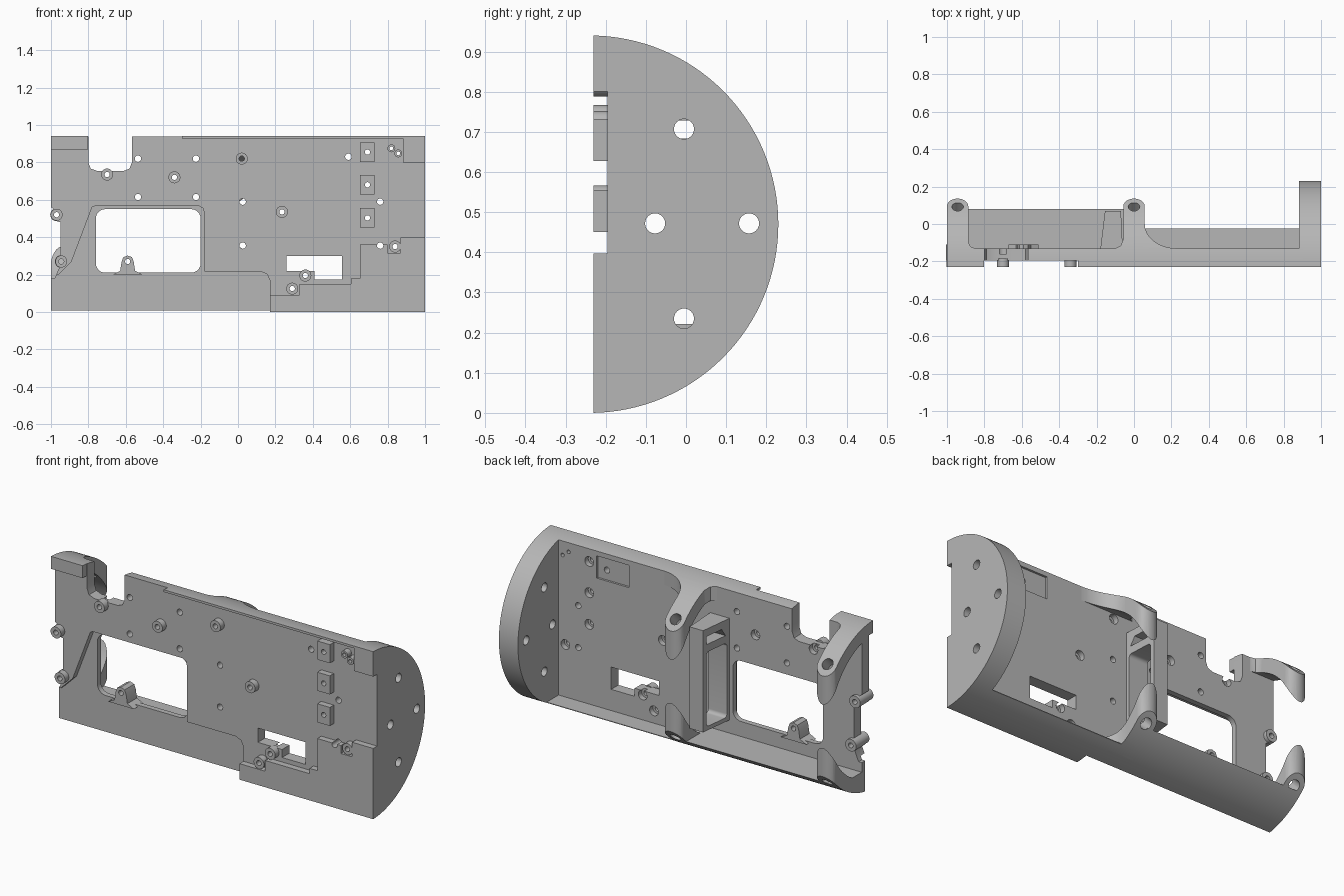
import bpy, bmesh, math
from mathutils import Vector

if "Cube" in bpy.data.objects:
    bpy.data.objects.remove(bpy.data.objects["Cube"])

CY, CZ, R = -0.24, 0.47, 0.47          # hull cylinder axis and radius
FRONT, FACE, RECESS, BACK = -0.23, -0.195, -0.16, -0.13

grey = bpy.data.materials.new("plain_grey")
grey.diffuse_color = (0.47, 0.47, 0.47, 1)
grey.use_nodes = True
grey.node_tree.nodes["Principled BSDF"].inputs["Base Color"].default_value = grey.diffuse_color


def finish(bm, name):
    bmesh.ops.recalc_face_normals(bm, faces=bm.faces[:])
    me = bpy.data.meshes.new(name)
    bm.to_mesh(me)
    bm.free()
    ob = bpy.data.objects.new(name, me)
    bpy.context.collection.objects.link(ob)
    me.materials.append(grey)
    return ob


def add_prism(bm, pts, a, b, axis):
    """Extrude a 2D outline from a to b along an axis."""
    def place(p, d):
        return {"x": (d, p[0], p[1]), "y": (p[0], d, p[1]), "z": (p[0], p[1], d)}[axis]
    face = bm.faces.new([bm.verts.new(place(p, a)) for p in pts])
    move = Vector(place((0, 0), b - a))
    ext = bmesh.ops.extrude_face_region(bm, geom=[face])["geom"]
    bmesh.ops.translate(bm, vec=move, verts=[v for v in ext if isinstance(v, bmesh.types.BMVert)])


def prism(name, pts, a, b, axis="y"):
    bm = bmesh.new()
    add_prism(bm, pts, a, b, axis)
    return finish(bm, name)


def rect(x0, x1, z0, z1):
    return [(x0, z0), (x1, z0), (x1, z1), (x0, z1)]


def circle(cx, cz, r, n=24):
    return [(cx + r * math.cos(2 * math.pi * i / n), cz + r * math.sin(2 * math.pi * i / n)) for i in range(n)]


def round_rect(x0, x1, z0, z1, r, n=6):
    pts = []
    for k, (cx, cz) in enumerate([(x1 - r, z1 - r), (x0 + r, z1 - r), (x0 + r, z0 + r), (x1 - r, z0 + r)]):
        for i in range(n + 1):
            a = math.pi / 2 * (k + i / n)
            pts.append((cx + r * math.cos(a), cz + r * math.sin(a)))
    return pts


def discs(name, spots, a, b, axis="y"):
    """Several cylinders (u, v, radius) in one object."""
    bm = bmesh.new()
    for u, v, r in spots:
        add_prism(bm, circle(u, v, r), a, b, axis)
    return finish(bm, name)


def boolean(ob, tool, op="DIFFERENCE", keep=False):
    mod = ob.modifiers.new("cut", "BOOLEAN")
    mod.object, mod.operation, mod.solver = tool, op, "EXACT"
    bpy.context.view_layer.objects.active = ob
    bpy.ops.object.modifier_apply(modifier=mod.name)
    if not keep:
        bpy.data.objects.remove(tool)
    return ob


hull = prism("hull_trim", circle(CY, CZ, R, 128), -1.2, 1.2, "x")


def trim(ob):
    return boolean(ob, hull, "INTERSECT", True)


# Hole positions on the front plate
bosses = [(-0.70, 0.735), (-0.34, 0.72), (0.02, 0.82), (0.235, 0.535), (0.36, 0.195), (0.29, 0.125),
          (-0.97, 0.52), (-0.945, 0.27), (0.84, 0.35)]
small_bosses = [(0.82, 0.875), (0.857, 0.848)]
blocks = [(0.692, 0.855), (0.692, 0.68), (0.692, 0.503)]
plain = [(x, z) for x in (-0.535, -0.225) for z in (0.82, 0.615)]
plain += [(x, z) for x in (0.025, 0.76) for z in (0.59, 0.355)] + [(0.59, 0.83)]
drill = discs("drill", [(x, z, 0.014) for x, z in bosses + blocks + [(-0.59, 0.27)]]
              + [(x, z, 0.01) for x, z in small_bosses]
              + [(x, z, 0.017) for x, z in plain], -0.5, 0.0)

# Main plate with notch, recess, window, slot and back pocket
plate = prism("front_plate", [(-1, 0.96), (-0.8, 0.96), (-0.8, 0.80), (-0.788, 0.767), (-0.755, 0.755),
              (-0.61, 0.755), (-0.58, 0.767), (-0.567, 0.80), (-0.567, 0.96), (0.9, 0.96), (0.9, -0.02),
              (-1, -0.02), (-1, 0.18), (-0.98, 0.18), (-0.95, 0.25), (-0.95, 0.48), (-0.985, 0.49),
              (-0.985, 0.55), (-1, 0.56)], FACE, BACK)
boolean(plate, prism("c", [(-1.1, 0.2), (-0.96, 0.2), (-0.89, 0.27), (-0.78, 0.56), (-0.765, 0.567),
        (-0.21, 0.567), (-0.187, 0.555), (-0.18, 0.53), (-0.18, 0.217), (0.12, 0.217), (0.155, 0.203),
        (0.17, 0.17), (0.17, -0.1), (-1.1, -0.1)], -0.4, RECESS))
boolean(plate, prism("c", round_rect(-0.76, -0.2, 0.21, 0.55, 0.05), -0.4, 0))
slot = [(0.26, 0.22), (0.41, 0.22), (0.41, 0.175), (0.555, 0.175), (0.555, 0.30), (0.26, 0.30)]
boolean(plate, prism("c", slot, -0.4, 0))
boolean(plate, prism("c", rect(0.445, 0.645, 0.775, 0.90), BACK - 0.012, 0))
boolean(plate, drill, keep=True)
boolean(plate, discs("c", [(x, z, 0.027) for x, z in bosses[:6] + blocks + bosses[8:]], BACK - 0.03, 0))
trim(plate)

# Raised front areas
lower = prism("raised_lower_front", [(0.17, -0.02), (0.17, 0.09), (0.33, 0.09), (0.33, 0.15), (0.605, 0.15),
              (0.605, 0.18), (0.653, 0.18), (0.653, 0.36), (0.80, 0.36), (0.80, 0.315), (0.87, 0.315),
              (0.87, 0.397), (0.9, 0.397), (0.9, -0.02)], FRONT, FACE + 0.01)
boolean(lower, drill, keep=True)
trim(lower)
trim(prism("raised_corner_tab", rect(-1, -0.803, 0.87, 0.96), FRONT, FACE + 0.01))
trim(prism("upper_lip", rect(-0.3, 0.9, 0.927, 0.96), FRONT, FACE + 0.01))

# Standoff bosses and square mounting blocks
posts = discs("standoff_bosses", [(x, z, 0.032) for x, z in bosses] + [(x, z, 0.021) for x, z in small_bosses],
              FRONT, FACE + 0.01)
boolean(posts, drill, keep=True)
edge = discs("edge_bosses", [(x, z, 0.034) for x, z in bosses[6:8]], FACE, -0.11)
boolean(edge, drill, keep=True)
bm = bmesh.new()
for x, z in blocks:
    add_prism(bm, rect(x - 0.039, x + 0.039, z - 0.052, z + 0.052), FRONT, FACE + 0.01, "y")
boolean(finish(bm, "mounting_blocks"), drill, keep=True)

# Boss standing on the window's lower edge
sill = prism("window_boss", [(-0.67, 0.2), (-0.63, 0.22), (-0.622, 0.27), (-0.613, 0.293), (-0.59, 0.302),
             (-0.567, 0.293), (-0.558, 0.27), (-0.55, 0.22), (-0.51, 0.2)], FACE, -0.11)
boolean(sill, drill)

# Half-round end wall with cut-back front and four holes
end = trim(prism("end_wall", rect(FRONT, 0.4, -0.1, 1.1), 0.882, 1.0, "x"))
boolean(end, prism("c", rect(0.5, 1.2, 0.397, 0.80), -0.5, FACE))
boolean(end, discs("c", [(-0.005, 0.707, 0.025), (-0.077, 0.472, 0.025), (0.157, 0.472, 0.025),
                         (-0.005, 0.235, 0.025)], 0.5, 1.2, "x"))

# Solid lower hull segments
left = trim(prism("lower_hull_left", rect(RECESS, 0.08, -0.05, 0.126), -1, -0.02, "x"))
boolean(left, discs("c", [(-0.10, 0.075, 0.022)], -1.1, -0.9, "x"))
trim(prism("lower_hull_right", rect(RECESS, -0.025, -0.05, 0.056), -0.03, 0.9, "x"))


# Curved arms with radial holes, above and below
def arm(name, x, outline, side):
    tip = [(x + 0.057 * math.cos(a), 0.095 + 0.041 * math.sin(a)) for a in
           [math.pi * i / 12 for i in range(13)]]
    z0, z1 = (CZ, 1.1) if side > 0 else (-0.1, CZ)
    ob = trim(prism(name, outline[0] + tip + outline[1], z0, z1, "z"))
    boolean(ob, prism("c", circle(CY, CZ, R - 0.075, 96), -1.5, 1.5, "x"))
    d = Vector((0, 1, side)).normalized()
    hole = discs("c", [(0, 0, 0.031)], 0.3, 0.6, "z")
    hole.rotation_euler = d.to_track_quat("Z", "Y").to_euler()
    hole.location = (x, CY, CZ)
    bpy.context.view_layer.update()
    return boolean(ob, hole)


fillet = [(0.057 + 0.17 * (1 - math.cos(a)), BACK + 0.13 * (1 - math.sin(a)))
          for a in [math.pi / 2 * (1 - i / 8) for i in range(9)]]
fillet = [(0.227 - 0.17 * math.cos(a), 0.0 - 0.13 * math.sin(a))
          for a in [math.pi / 2 * (1 - i / 8) for i in range(9)]]
mid = ([(0.227, -0.15)] + fillet, [(-0.057, -0.08), (-0.07, -0.115), (-0.10, BACK), (-0.10, -0.15)])
outer = ([(-0.803, -0.15), (-0.803, BACK), (-0.85, BACK), (-0.875, -0.12), (-0.886, -0.095)],
         [(-1.0, 0.08), (-1.0, -0.15)])
for side, label in ((1, "upper"), (-1, "lower")):
    arm(label + "_middle_arm", 0.0, mid, side)
    arm(label + "_outer_arm", -0.943, outer, side)

# Open bracket frame on the back of the plate
frame = prism("back_bracket", [(-0.18, BACK - 0.005), (-0.06, BACK - 0.005), (-0.07, 0.07), (-0.155, 0.07)],
              0.20, 0.77, "z")
boolean(frame, prism("c", round_rect(-0.11, 0.045, 0.222, 0.64, 0.02), -0.5, 0.5, "x"))
boolean(frame, prism("c", [(-0.10, 0.683), (0.045, 0.683), (0.045, 0.728), (-0.07, 0.728)], -0.5, 0.5, "x"))

bpy.data.objects.remove(hull)

# Smooth the round surfaces, keep edges crisp
bpy.ops.object.select_all(action="DESELECT")
for ob in bpy.context.scene.objects:
    ob.data.materials.clear()
    ob.data.materials.append(grey)
    for p in ob.data.polygons:
        p.material_index = 0
    ob.select_set(True)
bpy.context.view_layer.objects.active = plate
bpy.ops.object.shade_smooth_by_angle(angle=math.radians(30))
